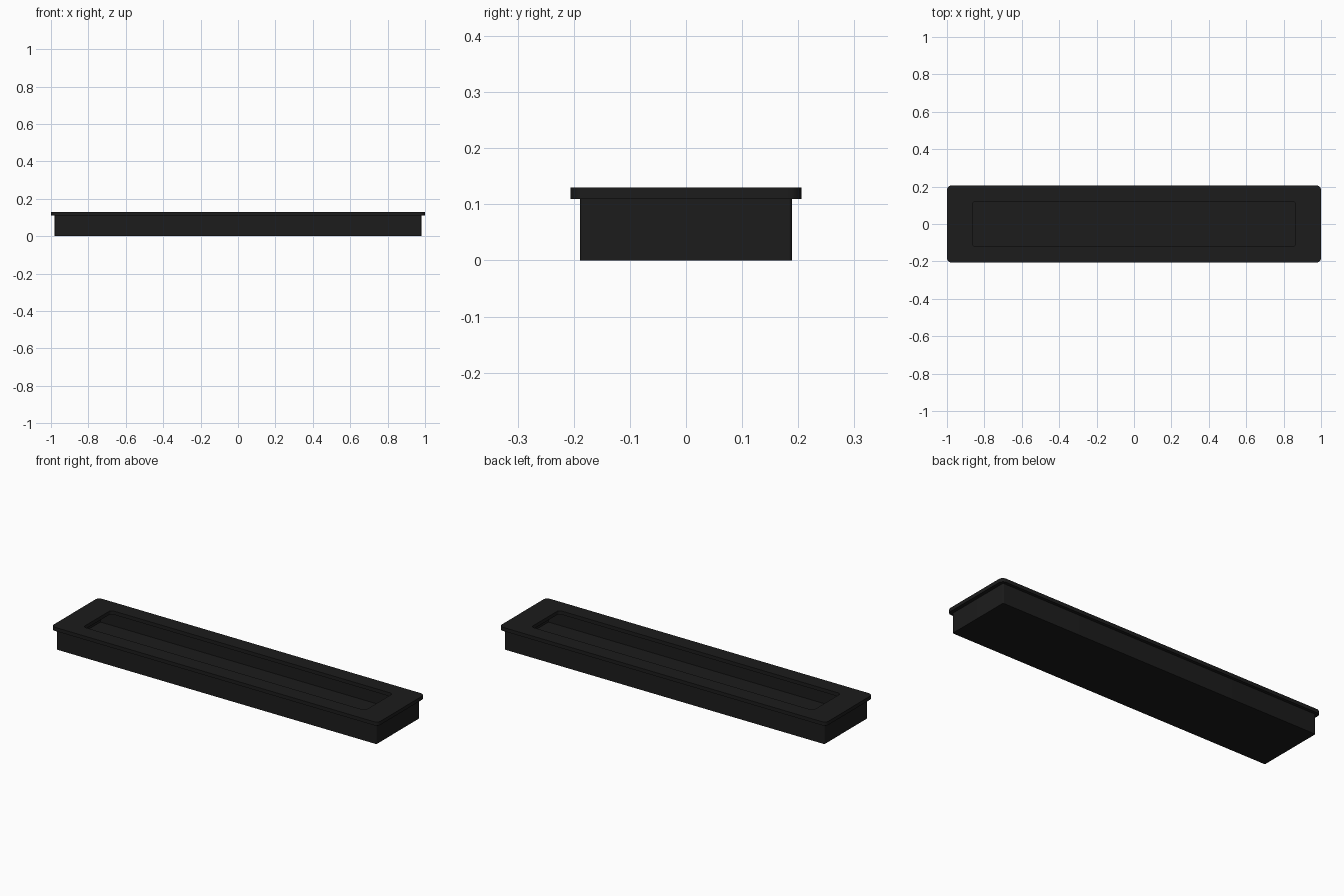
import bpy, bmesh, math

cube = bpy.data.objects.get("Cube")
if cube:
    bpy.data.objects.remove(cube, do_unlink=True)

CORNER_STEPS = 8

black = bpy.data.materials.new("matte_black")
black.use_nodes = True
black.diffuse_color = (0.0115, 0.0115, 0.0115, 1)
black.node_tree.nodes["Principled BSDF"].inputs["Base Color"].default_value = black.diffuse_color


def rounded_loop(bm, half_x, half_y, radius, z):
    """Ring of vertices around a rounded rectangle."""
    ring = []
    for corner, (sx, sy) in enumerate([(1, 1), (-1, 1), (-1, -1), (1, -1)]):
        for step in range(CORNER_STEPS + 1):
            a = math.pi / 2 * (corner + step / CORNER_STEPS)
            ring.append(bm.verts.new((sx * (half_x - radius) + radius * math.cos(a),
                                      sy * (half_y - radius) + radius * math.sin(a), z)))
    return ring


def loft(name, sections):
    """Skin a stack of rounded rectangles and cap both ends."""
    bm = bmesh.new()
    rings = [rounded_loop(bm, *s) for s in sections]
    for low, high in zip(rings, rings[1:]):
        for i in range(len(low)):
            j = (i + 1) % len(low)
            bm.faces.new((low[i], low[j], high[j], high[i]))
    bm.faces.new(rings[0][::-1])
    bm.faces.new(rings[-1])
    bmesh.ops.recalc_face_normals(bm, faces=bm.faces)
    mesh = bpy.data.meshes.new(name)
    bm.to_mesh(mesh)
    bm.free()
    mesh.materials.append(black)
    obj = bpy.data.objects.new(name, mesh)
    bpy.context.collection.objects.link(obj)
    bpy.ops.object.select_all(action="DESELECT")
    obj.select_set(True)
    bpy.context.view_layer.objects.active = obj
    bpy.ops.object.shade_smooth_by_angle(angle=math.radians(30))
    return obj


# Thin-walled box with an overhanging top plate; the cavity runs on under the plate
loft("flush_pull_tray", [
    (0.98, 0.189, 0.006, 0.0),     # box bottom
    (0.98, 0.189, 0.006, 0.11),    # box top
    (1.0, 0.206, 0.025, 0.11),     # plate underside
    (1.0, 0.206, 0.025, 0.13),     # plate top
    (0.863, 0.121, 0.018, 0.13),   # opening, upper edge
    (0.863, 0.121, 0.018, 0.11),   # opening, lower edge
    (0.96, 0.169, 0.004, 0.11),    # cavity ceiling
    (0.96, 0.169, 0.004, 0.02),    # cavity floor
])
